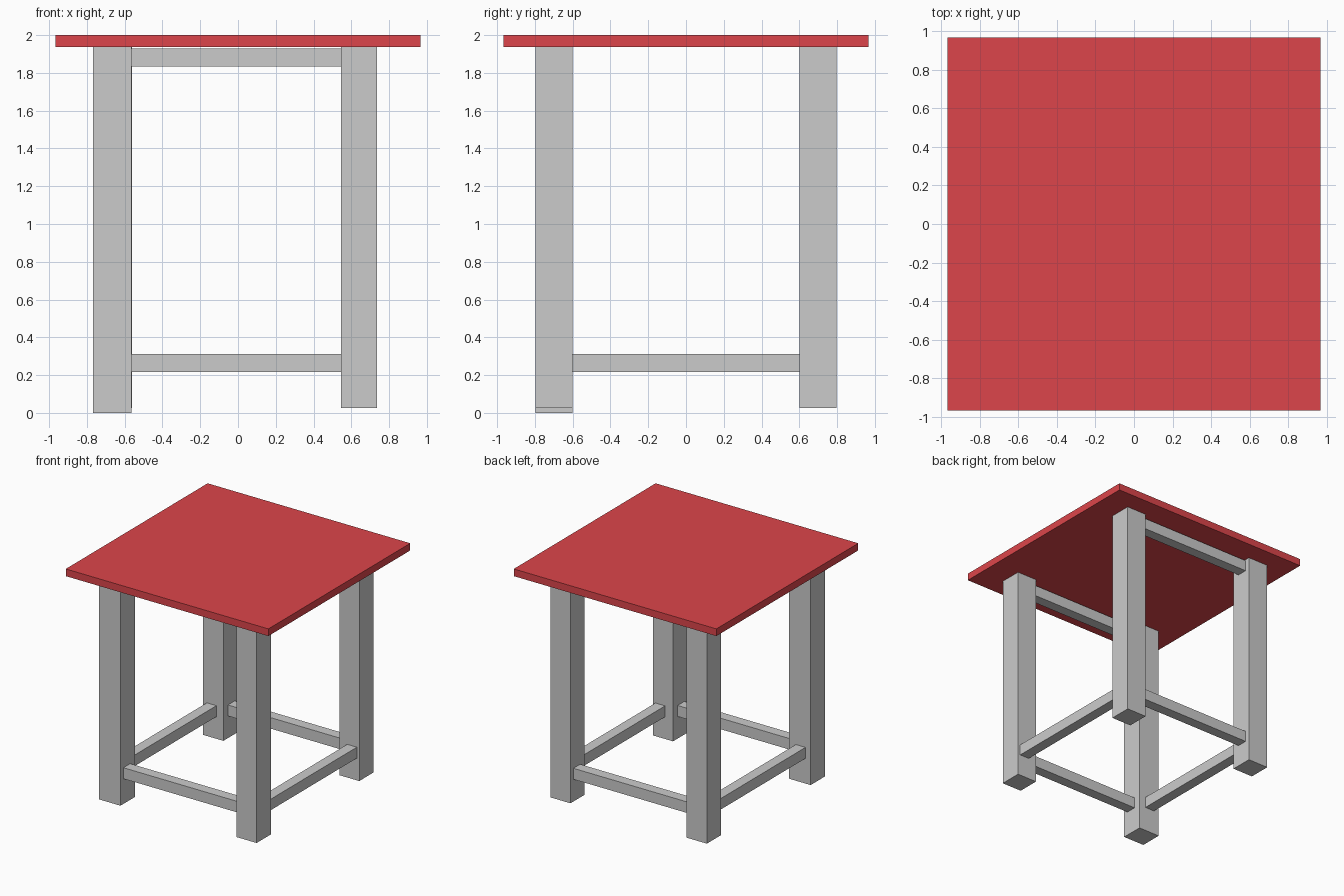
import bpy
import bmesh
from mathutils import Vector

if "Cube" in bpy.data.objects:
    bpy.data.objects.remove(bpy.data.objects["Cube"])


def box(name, x, y, z):
    """Box from (min, max) ranges on each axis."""
    lo, hi = Vector((x[0], y[0], z[0])), Vector((x[1], y[1], z[1]))
    bm = bmesh.new()
    bmesh.ops.create_cube(bm, size=1)
    bmesh.ops.scale(bm, vec=hi - lo, verts=bm.verts)
    bmesh.ops.translate(bm, vec=(lo + hi) / 2, verts=bm.verts)
    mesh = bpy.data.meshes.new(name)
    bm.to_mesh(mesh)
    bm.free()
    obj = bpy.data.objects.new(name, mesh)
    bpy.context.collection.objects.link(obj)
    return obj


# Red table top
red = bpy.data.materials.new("red")
red.diffuse_color = (0.72, 0.06, 0.07, 1)
red.use_nodes = True
red.node_tree.nodes["Principled BSDF"].inputs["Base Color"].default_value = red.diffuse_color
top = box("table_top", (-0.967, 0.967), (-0.967, 0.967), (1.938, 2.0))
top.data.materials.append(red)

# Legs: the front left one is slightly wider and longer
TOP = 1.938
FRONT, BACK = (-0.797, -0.602), (0.602, 0.797)
box("front_left_leg", (-0.768, -0.564), FRONT, (0.0, TOP))
box("back_left_leg", (-0.757, -0.561), BACK, (0.026, TOP))
box("front_right_leg", (0.545, 0.736), FRONT, (0.026, TOP))
box("back_right_leg", (0.545, 0.736), BACK, (0.026, TOP))

# Rails running between the left and right legs, low and just under the top
HALF = 0.046
LOW, HIGH = (0.217, 0.312), (1.833, 1.928)
for side, y in (("front", -0.71), ("back", 0.71)):
    for level, z in (("lower", LOW), ("upper", HIGH)):
        box(f"{side}_{level}_rail", (-0.565, 0.546), (y - HALF, y + HALF), z)

# Lower rails running between the front and back legs
for side, x in (("left", -0.673), ("right", 0.667)):
    box(f"{side}_lower_rail", (x - HALF, x + HALF), (-0.603, 0.603), LOW)
